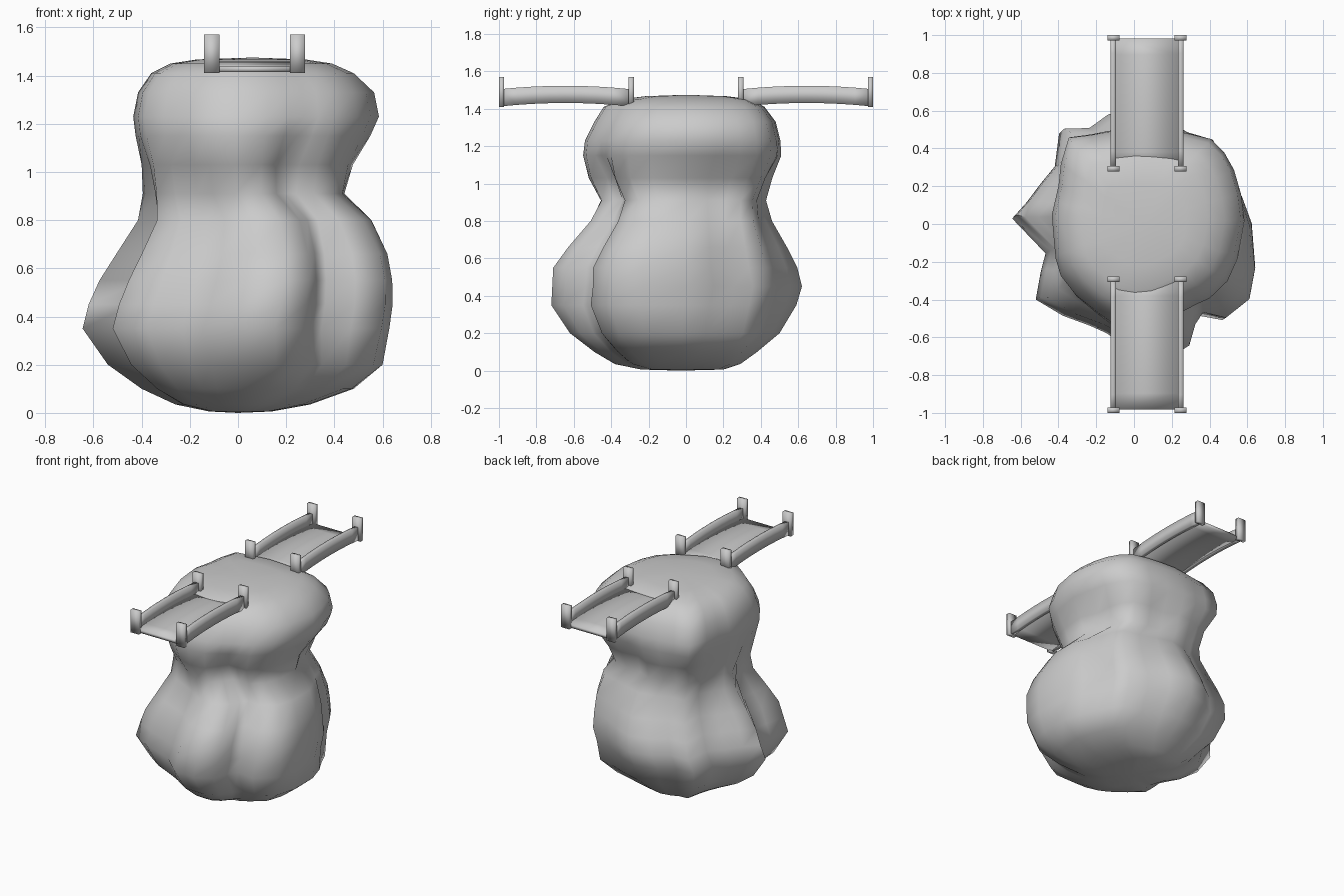
import bpy, bmesh, math

if "Cube" in bpy.data.objects:
    bpy.data.objects.remove(bpy.data.objects["Cube"])


def finish(name, bm, angle):
    bmesh.ops.recalc_face_normals(bm, faces=bm.faces)
    me = bpy.data.meshes.new(name)
    bm.to_mesh(me)
    bm.free()
    ob = bpy.data.objects.new(name, me)
    bpy.context.collection.objects.link(ob)
    bpy.ops.object.select_all(action='DESELECT')
    ob.select_set(True)
    bpy.context.view_layer.objects.active = ob
    bpy.ops.object.shade_smooth_by_angle(angle=math.radians(angle))
    return ob


def loft(name, rings, angle, tip=None):
    """Skin a stack of closed rings and cap both ends."""
    bm = bmesh.new()
    vs = [[bm.verts.new(p) for p in r] for r in rings]
    n = len(vs[0])
    for a, b in zip(vs, vs[1:]):
        for i in range(n):
            bm.faces.new((a[i], a[(i + 1) % n], b[(i + 1) % n], b[i]))
    for ring, p in zip((vs[0], vs[-1]), tip or (None, None)):
        if p:
            c = bm.verts.new(p)
            for i in range(n):
                bm.faces.new((ring[i], ring[(i + 1) % n], c))
        else:
            bm.faces.new(ring)
    return finish(name, bm, angle)


# Rock plan outlines: angle, lobed lower radius, rounder upper radius
PLAN = [(0, .62, .585), (14, .585, .585), (27, .56, .595), (37, .585, .60),
        (47, .60, .595), (60, .55, .54), (75, .57, .50), (90, .61, .49),
        (105, .59, .49), (117, .56, .51), (128, .63, .56), (142, .52, .49),
        (155, .54, .44), (167, .58, .43), (176, .645, .435), (197, .48, .44),
        (206, .54, .46), (217, .645, .485), (232, .60, .50), (247, .57, .52),
        (257, .58, .55), (270, .69, .56), (283, .73, .56), (293, .70, .55),
        (300, .62, .55), (307, .59, .555), (314, .69, .575), (327, .725, .59),
        (340, .68, .585)]

# Rock levels: z, x min, x max, y min, y max, blend towards upper outline
LEVELS = [(.006, -.12, .14, -.24, .20, .8), (.035, -.26, .30, -.38, .29, .7),
          (.10, -.40, .48, -.49, .38, .55), (.20, -.54, .60, -.62, .50, .35),
          (.35, -.645, .628, -.72, .59, .05), (.45, -.62, .642, -.715, .62, 0),
          (.55, -.575, .64, -.71, .595, 0), (.66, -.505, .62, -.63, .54, .15),
          (.80, -.415, .555, -.51, .46, .4), (.91, -.395, .445, -.455, .43, .65),
          (1.03, -.40, .48, -.52, .465, .85), (1.15, -.425, .55, -.55, .51, 1),
          (1.23, -.435, .585, -.54, .505, 1), (1.33, -.415, .565, -.49, .48, 1),
          (1.41, -.36, .48, -.44, .42, 1), (1.45, -.28, .39, -.35, .35, 1),
          (1.467, -.17, .28, -.22, .22, 1)]

# Local folds pressed into the rock: angle, height, half width, half height, depth
DENTS = [(16, .96, 10, .13, .12), (28, .65, 8, .2, .05), (74, 1.0, 10, .12, .10),
         (298, 1.0, 9, .12, .15), (304, .7, 8, .15, .04), (140, .7, 9, .15, .05),
         (128, .98, 9, .10, .07)]


def rock_ring(z, x0, x1, y0, y1, k):
    pts = []
    for a, lo, up in PLAN:
        r = lo + (up - lo) * k
        pts.append((r * math.cos(math.radians(a)), r * math.sin(math.radians(a))))
    xs, ys = [p[0] for p in pts], [p[1] for p in pts]

    def fit(v, s, lo, hi):
        return lo + (v - min(s)) / (max(s) - min(s)) * (hi - lo)
    ring = []
    for (a, _, _), (x, y) in zip(PLAN, pts):
        d = 1 - sum(e * math.exp(-((a - da) / w) ** 2 - ((z - dz) / h) ** 2)
                    for da, dz, w, h, e in DENTS)
        ring.append((fit(x, xs, x0, x1) * d, fit(y, ys, y0, y1) * d, z))
    return ring


loft("rock_pillar", [rock_ring(*l) for l in LEVELS], 80,
     tip=((0, -.03, 0), (.06, 0, 1.475)))


# Arched bars running along y, used for decks and rails
def arched_bar(name, x0, x1, y0, y1, z0, z1, rise, steps=8):
    rings = []
    for i in range(steps + 1):
        t = i / steps
        y = y0 + (y1 - y0) * t
        h = rise * (1 - (2 * t - 1) ** 2)
        rings.append([(x0, y, z0 + h), (x1, y, z0 + h), (x1, y, z1 + h), (x0, y, z1 + h)])
    return loft(name, rings, 120)


def box(name, x0, x1, y0, y1, z0, z1):
    return arched_bar(name, x0, x1, y0, y1, z0, z1, 0, 1)


# Two bridges, mirrored front and back
CX = .069
for side, s in (("front", -1), ("back", 1)):
    arched_bar(side + "_bridge_deck", CX - .17, CX + .17, s * .295, s * .982, 1.415, 1.437, .022)
    for label, m in (("left", -1), ("right", 1)):
        x = CX + m * .179
        arched_bar(f"{side}_{label}_rail", x - .014, x + .014, s * .3, s * .99, 1.413, 1.505, .018)
        for end, y in (("inner", .293), ("outer", .986)):
            px = CX + m * .178
            box(f"{side}_{label}_{end}_post", px - .032, px + .032,
                s * (y - .014), s * (y + .014), 1.41, 1.57)
